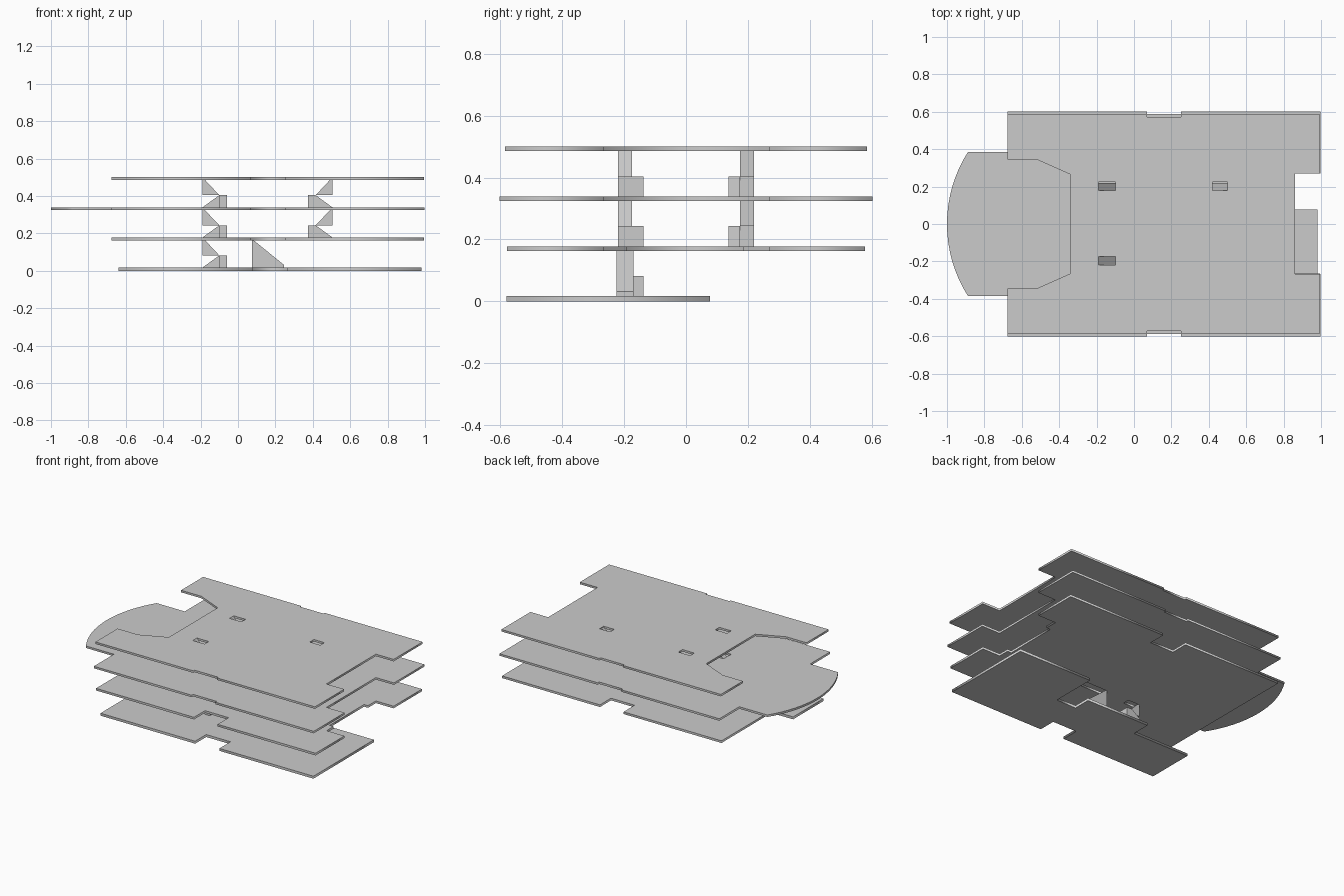
import bpy, bmesh, math

if "Cube" in bpy.data.objects:
    bpy.data.objects.remove(bpy.data.objects["Cube"])


def slab(name, outline, z0, z1, holes=()):
    """Flat floor plate: filled 2D curve with rectangular stair openings."""
    cu = bpy.data.curves.new(name + "_curve", 'CURVE')
    cu.dimensions = '2D'
    cu.fill_mode = 'BOTH'
    cu.extrude = (z1 - z0) / 2
    loops = [outline] + [[(a, c), (b, c), (b, d), (a, d)] for a, b, c, d in holes]
    for pts in loops:
        sp = cu.splines.new('POLY')
        sp.points.add(len(pts) - 1)
        for p, (x, y) in zip(sp.points, pts):
            p.co = (x, y, 0, 1)
        sp.use_cyclic_u = True
    tmp = bpy.data.objects.new(name + "_tmp", cu)
    bpy.context.collection.objects.link(tmp)
    dg = bpy.context.evaluated_depsgraph_get()
    me = bpy.data.meshes.new_from_object(tmp.evaluated_get(dg))
    bpy.data.objects.remove(tmp)
    ob = bpy.data.objects.new(name, me)
    bpy.context.collection.objects.link(ob)
    ob.location.z = (z0 + z1) / 2


def prism(name, profile, y0, y1):
    """Extrude an (x, z) profile along y."""
    bm = bmesh.new()
    f = bm.faces.new([bm.verts.new((x, y0, z)) for x, z in profile])
    new = bmesh.ops.extrude_face_region(bm, geom=[f])['geom']
    bmesh.ops.translate(bm, vec=(0, y1 - y0, 0),
                        verts=[v for v in new if isinstance(v, bmesh.types.BMVert)])
    bmesh.ops.recalc_face_normals(bm, faces=bm.faces)
    me = bpy.data.meshes.new(name)
    bm.to_mesh(me)
    bm.free()
    bpy.context.collection.objects.link(bpy.data.objects.new(name, me))


def dogleg(name, x, dx, y, dy, z0, z1):
    """Two-flight stair: low flight inside, landing, return flight outside.
    x = wall end, dx = run direction, y = outer side, dy = inward direction."""
    zm = z0 + 0.065
    xa, xb = x + 0.09 * dx, x + 0.13 * dx
    ym, yi = y + 0.045 * dy, y + 0.083 * dy
    prism(name + "_lower_flight", [(x, z0), (xa, z0), (xa, zm)], ym, yi)
    prism(name + "_landing", [(xa, z0), (xb, z0), (xb, zm), (xa, zm)], y, yi)
    prism(name + "_upper_flight", [(x, zm), (xa, zm), (x, z1)], y, ym)


def main_outline(x0, x1, h, notch, left, right):
    """Plate outline with service notches on both long sides."""
    return ([(x0, -h), (0.07, -h), (0.07, -h + notch), (0.25, -h + notch), (0.25, -h), (x1, -h)]
            + right +
            [(x1, h), (0.25, h), (0.25, h - notch), (0.07, h - notch), (0.07, h), (x0, h)] + left)


# stair openings
hole_front = (-0.19, -0.10, -0.22, -0.175)
hole_back = (-0.19, -0.10, 0.18, 0.225)
hole_right = (0.42, 0.50, 0.18, 0.225)
hole_entry = (0.075, 0.245, -0.225, -0.17)
upper_holes = [hole_front, hole_back, hole_right]

# ground floor plate
slab("ground_floor", [
    (-0.64, -0.58), (0.08, -0.58), (0.08, -0.46), (0.265, -0.46), (0.265, -0.58), (0.98, -0.58),
    (0.98, 0.077), (0.42, 0.077), (0.42, -0.24), (0.27, -0.24), (0.27, -0.12),
    (-0.21, -0.12), (-0.21, -0.25), (-0.64, -0.25)], 0, 0.017)

# first floor plate, stepped recess at the right end
slab("first_floor", main_outline(-0.675, 0.995, 0.578, 0.12, [], [
    (0.995, -0.265), (0.86, -0.265), (0.86, -0.19), (0.83, -0.19),
    (0.83, 0.185), (0.86, 0.185), (0.86, 0.27), (0.995, 0.27)]),
    0.163, 0.178, [hole_front, hole_entry])

# second floor plate with curved terrace on the left
r = (0.385 ** 2 + 0.112 ** 2) / (2 * 0.112)
half = math.asin(0.385 / r)
arc = [(-1 + r - r * math.cos(t), r * math.sin(t))
       for t in (half * (1 - i / 8) for i in range(17))]
recess = [(1.0, -0.267), (0.86, -0.267), (0.86, 0.27), (1.0, 0.27)]
slab("second_floor",
     main_outline(-0.675, 0.998, 0.602, 0.015,
                  [(-0.675, 0.385)] + arc + [(-0.675, -0.385)],
                  [(min(x, 0.998), y) for x, y in recess]),
     0.325, 0.339, upper_holes)

# top plate with chamfered cut-out on the left
slab("top_floor",
     main_outline(-0.675, 0.995, 0.585, 0.013,
                  [(-0.675, 0.345), (-0.52, 0.345), (-0.34, 0.265),
                   (-0.34, -0.265), (-0.52, -0.345), (-0.675, -0.345)],
                  [(min(x, 0.995), y) for x, y in recess]),
     0.486, 0.5, upper_holes)

# entry stair, single straight flight
prism("entry_stair", [(0.075, 0.017), (0.245, 0.017), (0.245, 0.032), (0.075, 0.17)], -0.225, -0.17)

# dogleg stairs on each storey
levels = [(0.017, 0.178), (0.178, 0.338), (0.339, 0.5)]
for i, (a, b) in enumerate(levels):
    dogleg(f"front_stair_{i}", -0.19, 1, -0.22, 1, a, b)
    if i:
        dogleg(f"back_stair_{i}", -0.19, 1, 0.22, -1, a, b)
        dogleg(f"right_stair_{i}", 0.505, -1, 0.22, -1, a, b)
